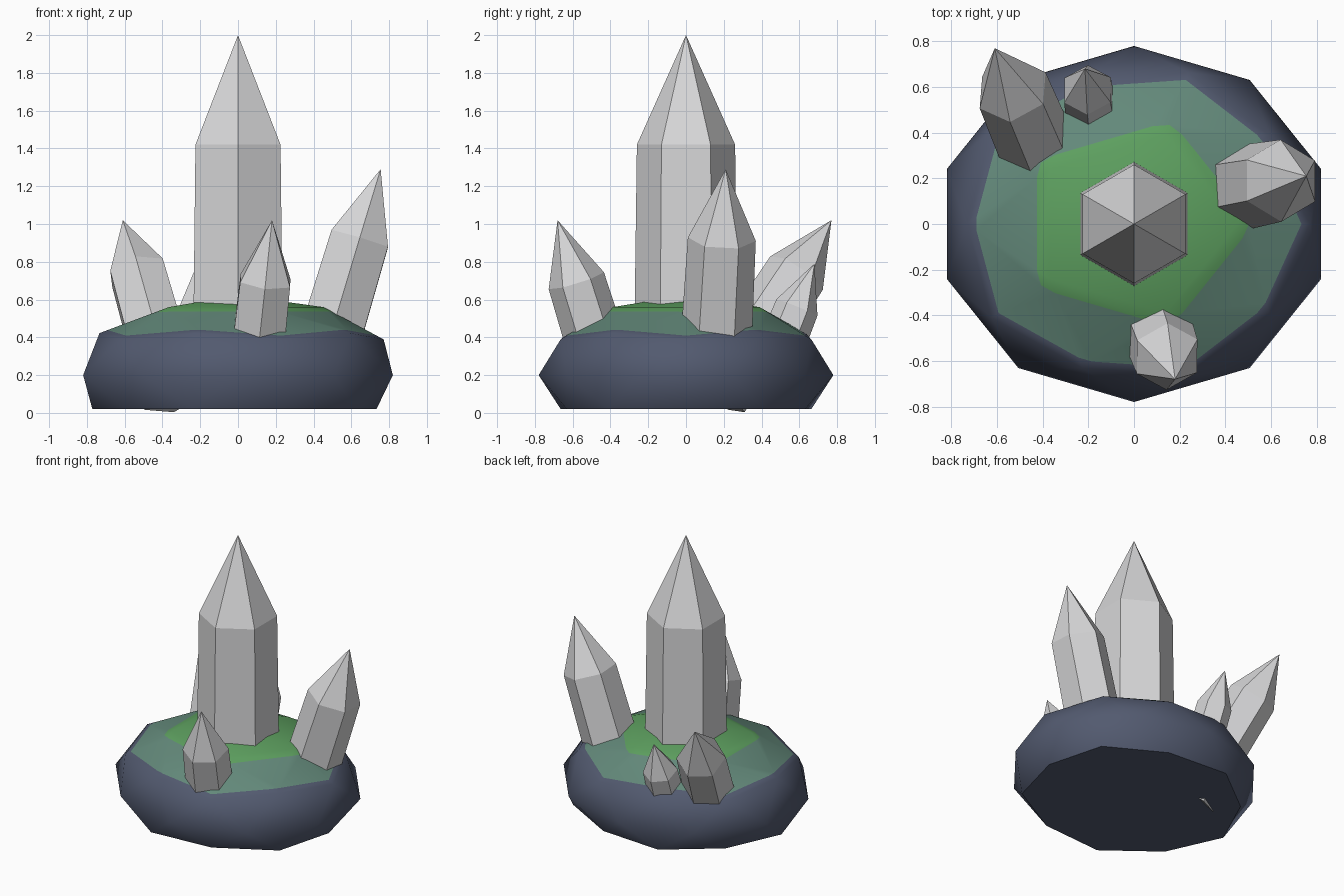
import bpy, bmesh, math
from mathutils import Vector

if "Cube" in bpy.data.objects:
    bpy.data.objects.remove(bpy.data.objects["Cube"])


def material(name, rgb):
    m = bpy.data.materials.new(name)
    m.diffuse_color = (*rgb, 1)
    m.use_nodes = True
    m.node_tree.nodes["Principled BSDF"].inputs["Base Color"].default_value = m.diffuse_color
    return m


stone = material("slate_blue", (0.085, 0.102, 0.16))
moss = material("grey_green", (0.125, 0.25, 0.195))
grass = material("bright_green", (0.11, 0.35, 0.115))
quartz = material("pale_grey", (0.68, 0.68, 0.69))


def finish(bm, name, mats):
    bmesh.ops.recalc_face_normals(bm, faces=bm.faces)
    me = bpy.data.meshes.new(name)
    bm.to_mesh(me)
    bm.free()
    for m in mats:
        me.materials.append(m)
    ob = bpy.data.objects.new(name, me)
    bpy.context.collection.objects.link(ob)
    return ob


def cut_ring(bm, inner, outer, fac):
    """Split every edge running from inner to outer and join the new points."""
    new = set()
    crossing = []
    for e in bm.edges:
        a, b = e.verts
        if a in inner and b in outer:
            crossing.append((e, a))
        elif b in inner and a in outer:
            crossing.append((e, b))
    for e, start in crossing:
        new.add(bmesh.utils.edge_split(e, start, fac)[1])
    bmesh.ops.connect_verts(bm, verts=list(new))
    return new


def rock_base():
    # flattened ball with its underside pressed flat
    bm = bmesh.new()
    bmesh.ops.create_icosphere(bm, subdivisions=2, radius=1)
    cap = {v for v in bm.verts if v.co.z > 0.7}
    rim = {v for v in bm.verts if 0.3 < v.co.z < 0.7}
    for v in bm.verts:
        x, y, z = v.co
        v.co = (0.862 * x, 0.78 * y, max(0.02, 0.2 + 0.423 * z))
    # colour borders on the upper slope
    grass_edge = cut_ring(bm, cap, rim, 0.16)
    moss_edge = cut_ring(bm, grass_edge, rim, 0.86)
    for f in bm.faces:
        vs = set(f.verts)
        if vs <= cap | grass_edge:
            f.material_index = 2
        elif vs <= grass_edge | moss_edge:
            f.material_index = 1
        f.smooth = max(v.co.z for v in vs) > 0.03
    for e in bm.edges:
        if len({f.smooth for f in e.link_faces}) == 2:
            e.smooth = False
    finish(bm, "rock_base", [stone, moss, grass])


def crystal(name, tip, lean, r, tip_len, body_len):
    # six-sided prism with a pointed end, standing along its leaning axis
    axis = Vector((lean[0], lean[1], 1)).normalized()
    rot = Vector((0, 0, 1)).rotation_difference(axis)
    bm = bmesh.new()

    def ring(radius, z):
        return [bm.verts.new((radius * math.cos(a), radius * math.sin(a), z))
                for a in (math.radians(30 + 60 * i) for i in range(6))]

    base = ring(r * 1.07, -tip_len - body_len)
    shoulder = ring(r, -tip_len)
    point = bm.verts.new((0, 0, 0))
    bm.faces.new(base[::-1])
    for i in range(6):
        j = (i + 1) % 6
        bm.faces.new((base[i], base[j], shoulder[j], shoulder[i]))
        bm.faces.new((shoulder[i], shoulder[j], point))
    for v in bm.verts:
        v.co = rot @ v.co + Vector(tip)
    finish(bm, name, [quartz])


rock_base()
crystal("main_crystal", (0, 0, 2), (0, 0), 0.26, 0.58, 1.37)
crystal("right_crystal", (0.755, 0.21, 1.29), (0.30, 0.055), 0.18, 0.387, 0.85)
crystal("front_crystal", (0.18, -0.68, 1.02), (0.11, -0.31), 0.153, 0.337, 0.62)
crystal("back_left_crystal", (-0.61, 0.77, 1.02), (-0.28, 0.66), 0.165, 0.344, 0.79)
crystal("small_back_crystal", (-0.215, 0.68, 0.79), (-0.05, 0.40), 0.117, 0.25, 0.40)
